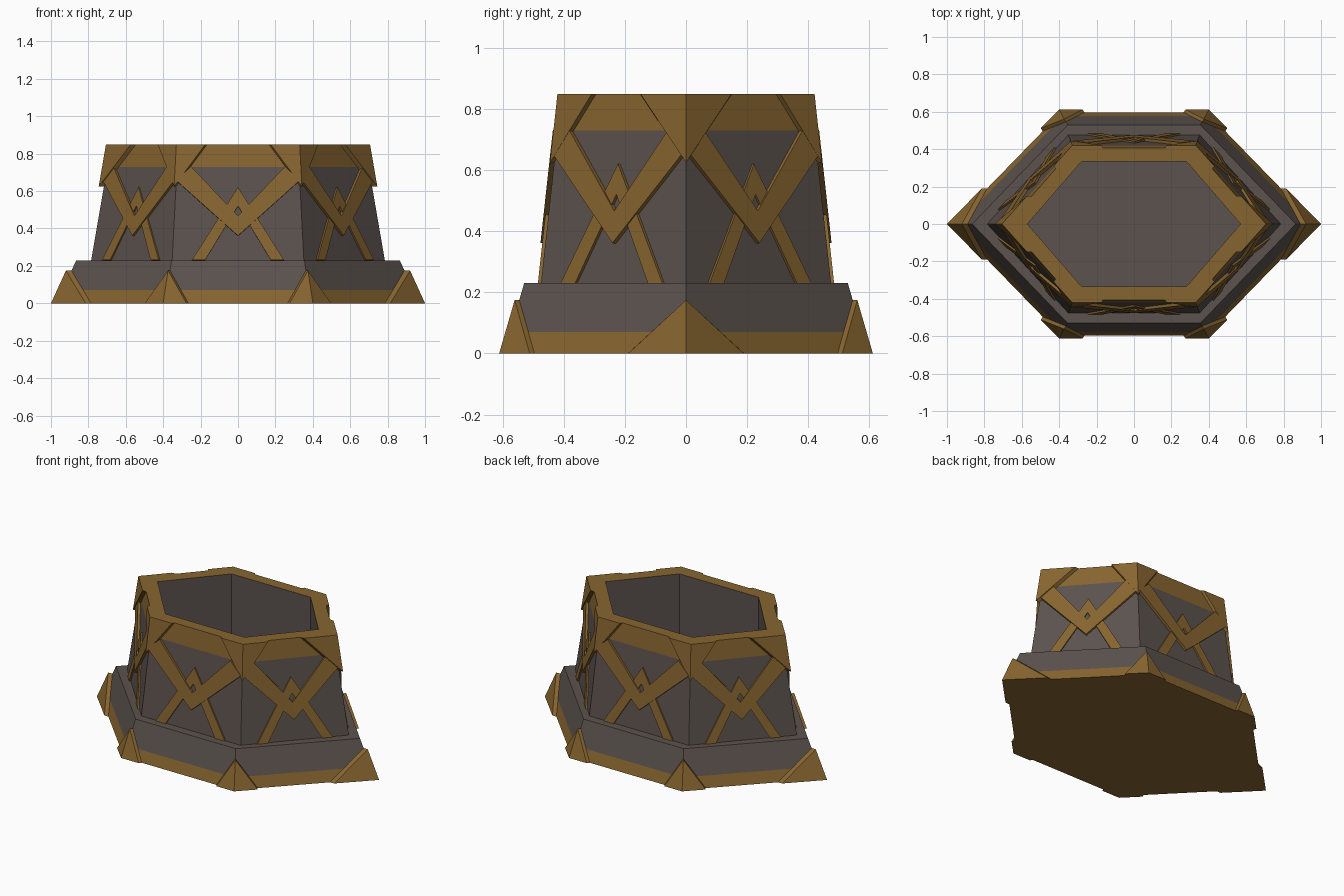
import bpy, bmesh
from mathutils import Vector

if "Cube" in bpy.data.objects:
    bpy.data.objects.remove(bpy.data.objects["Cube"])

def mat(name, col):
    m = bpy.data.materials.new(name)
    m.diffuse_color = (*col, 1)
    m.use_nodes = True
    m.node_tree.nodes["Principled BSDF"].inputs["Base Color"].default_value = m.diffuse_color
    return m

STONE = mat("dark stone", (0.105, 0.085, 0.076))
GOLD = mat("aged gold", (0.245, 0.130, 0.029))

# Elongated hexagon profiles: (end x, side x, side y, z)
BASE = ((0.97, 0.39, 0.597, 0.0), (0.865, 0.355, 0.53, 0.23))
WALL = ((0.785, 0.352, 0.475, 0.23), (0.678, 0.32, 0.407, 0.85))

def level(prof, z, out=0.0):
    """Six corners of a tapered hexagon at height z, pushed outward by out."""
    lo, hi = prof
    t = (z - lo[3]) / (hi[3] - lo[3])
    a, b, c = [lo[k] + (hi[k] - lo[k]) * t for k in range(3)]
    a, b, c = a + out * 2, b + out * 0.7, c + out
    return [Vector(p + (z,)) for p in
            ((a, 0), (b, c), (-b, c), (-a, 0), (-b, -c), (b, -c))]

def finish(bm, name, mats):
    bmesh.ops.recalc_face_normals(bm, faces=bm.faces)
    me = bpy.data.meshes.new(name)
    bm.to_mesh(me)
    bm.free()
    for m in mats:
        me.materials.append(m)
    ob = bpy.data.objects.new(name, me)
    bpy.context.collection.objects.link(ob)
    return ob

def stack(name, loops, gold_rule):
    """Closed solid through a list of hexagon loops."""
    bm = bmesh.new()
    rings = [[bm.verts.new(p) for p in lp] for lp in loops]
    for r, s in zip(rings, rings[1:]):
        for i in range(6):
            j = (i + 1) % 6
            bm.faces.new((r[i], r[j], s[j], s[i]))
    bm.faces.new(rings[0])
    bm.faces.new(rings[-1])
    bm.normal_update()
    for f in bm.faces:
        f.material_index = int(gold_rule(f))
    finish(bm, name, (STONE, GOLD))

# Stepped base with a gold lower band and underside
stack("base_plinth", [level(BASE, z) for z in (0, 0.07, 0.23)],
      lambda f: f.calc_center_median().z < 0.06)

# Hollow wall with a gold rim band
def inner(z):
    return [Vector((x, y, z)) for x, y in
            ((0.57, 0), (0.28, 0.335), (-0.28, 0.335),
             (-0.57, 0), (-0.28, -0.335), (0.28, -0.335))]
stack("hollow_wall",
      [level(WALL, 0.23), level(WALL, 0.73), level(WALL, 0.85), inner(0.85), inner(0.24)],
      lambda f: f.calc_center_median().z > 0.75)

def add_prism(bm, outer, back):
    o = [bm.verts.new(p) for p in outer]
    b = [bm.verts.new(p) for p in back]
    bm.faces.new(o)
    bm.faces.new(b[::-1])
    for i in range(len(o)):
        j = (i + 1) % len(o)
        bm.faces.new((o[i], b[i], b[j], o[j]))

# Folded triangular corner plates
def corner_plates(name, prof, z_edge, z_tip, out, end_len, diag_len, side_len):
    bm = bmesh.new()
    for i in range(6):
        def pts(off):
            edge, tip = level(prof, z_edge, off), level(prof, z_tip, off)
            res = [tip[i], edge[i]]
            for j in ((i + 1) % 6, (i - 1) % 6):
                d = edge[j] - edge[i]
                ln = end_len if i % 3 == 0 else (diag_len if j % 3 == 0 else side_len)
                res.append(edge[i] + d.normalized() * ln)
            return res
        o = [bm.verts.new(p) for p in pts(out)]
        b = [bm.verts.new(p) for p in pts(-0.004)]
        bm.faces.new((o[0], o[1], o[2]))
        bm.faces.new((o[0], o[3], o[1]))
        for p, q in ((0, 2), (2, 1), (1, 3), (3, 0)):
            bm.faces.new((o[p], o[q], b[q], b[p]))
    finish(bm, name, (GOLD,))

corner_plates("base_corner_plates", BASE, 0.0, 0.175, 0.015, 0.265, 0.14, 0.125)
corner_plates("rim_corner_plates", WALL, 0.85, 0.625, 0.014, 0.20, 0.15, 0.155)

# Crossed straps on every wall face, in (half-width fraction, height)
def straps(name, outline, out):
    bm = bmesh.new()
    for i in range(6):
        j = (i + 1) % 6
        lo, hi = level(WALL, 0.23), level(WALL, 0.85)
        n = (lo[j] - lo[i]).cross(hi[i] - lo[i]).normalized()
        def at(u, z, off):
            lv = level(WALL, z)
            return lv[i].lerp(lv[j], (u + 1) / 2) + n * off
        for s in (-1, 1):
            add_prism(bm, [at(u * s, z, out) for u, z in outline],
                      [at(u * s, z, -0.004) for u, z in outline])
    finish(bm, name, (GOLD,))

straps("v_straps", ((0, 0.36), (1.0, 0.655), (0.77, 0.73), (0, 0.465)), 0.016)
straps("peaked_straps", ((0, 0.62), (0.70, 0.23), (0.50, 0.23), (0, 0.52)), 0.010)
